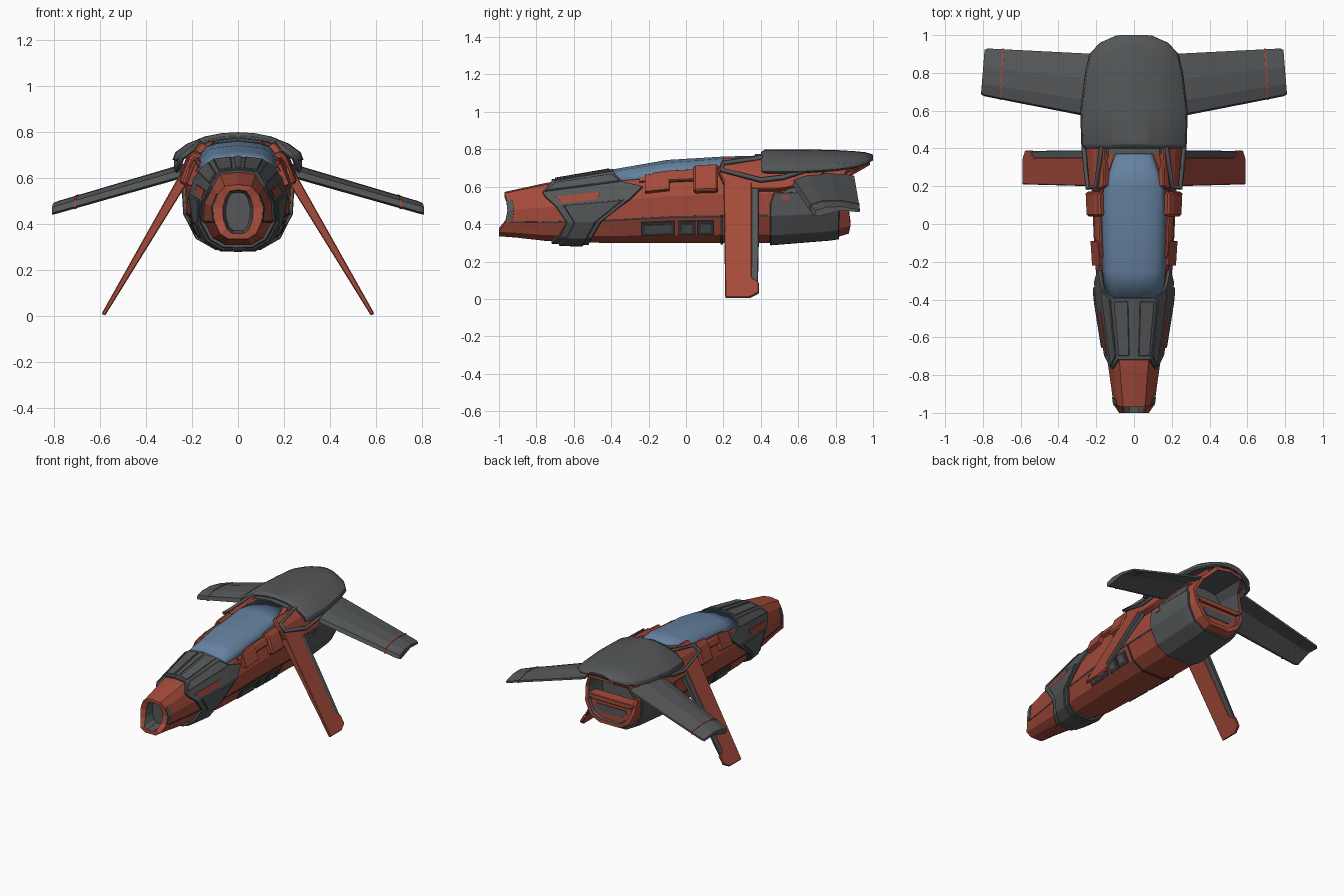
import bpy, bmesh, math
from mathutils import Vector

cube = bpy.data.objects.get("Cube")
if cube:
    bpy.data.objects.remove(cube)


def material(name, rgb):
    m = bpy.data.materials.new(name)
    m.use_nodes = True
    m.diffuse_color = (*rgb, 1)
    m.node_tree.nodes["Principled BSDF"].inputs["Base Color"].default_value = (*rgb, 1)
    return m


RED = material("rust red", (0.37, 0.07, 0.043))
GREY = material("armour grey", (0.09, 0.096, 0.1))
DARK = material("dark grey", (0.045, 0.047, 0.05))
BLUE = material("canopy blue", (0.13, 0.22, 0.35))


# Hull shape: stations along y (y, half width, bottom, top) and a half profile
STATIONS = [(-0.97, 0.105, 0.335, 0.572), (-0.75, 0.137, 0.31, 0.62), (-0.4, 0.192, 0.298, 0.68),
            (-0.1, 0.212, 0.298, 0.732), (0.2, 0.225, 0.298, 0.75), (0.45, 0.232, 0.30, 0.757),
            (0.8, 0.22, 0.328, 0.75), (0.88, 0.2, 0.352, 0.74)]
PROFILE = [(0, 1), (0.55, 0.97), (0.82, 0.82), (1, 0.58), (0.97, 0.32), (0.75, 0.1), (0.4, 0), (0, 0)]


def lerp(a, b, t):
    return [p + (q - p) * t for p, q in zip(a, b)]


def skin(y, k, off=0.0):
    """Point on the hull at station y and profile position k, pushed outward."""
    yc = min(max(y, STATIONS[0][0]), STATIONS[-1][0])
    i = max(n for n in range(len(STATIONS) - 1) if STATIONS[n][0] <= yc)
    a, b = STATIONS[i], STATIONS[i + 1]
    _, w, lo, hi = lerp(a, b, (yc - a[0]) / (b[0] - a[0]))
    j = min(int(k), len(PROFILE) - 2)
    px, pz = lerp(PROFILE[j], PROFILE[j + 1], k - j)
    x, z, mid = px * w, lo + pz * (hi - lo), lo + 0.45 * (hi - lo)
    d = Vector((x, z - mid)).normalized() * off
    return Vector((x + d.x, y, z + d.y))


def grid(name, rows, mats, thick=0, bevel=0, rule=None, close=False, smooth=0):
    """Mirrored surface through rows of points; optional thickness and bevel."""
    bm = bmesh.new()
    vs = [[bm.verts.new(p) for p in r] for r in rows]
    for i in range(len(rows) - 1):
        for j in range(len(rows[0]) - (0 if close else 1)):
            n = (j + 1) % len(rows[0])
            f = bm.faces.new((vs[i][j], vs[i][n], vs[i + 1][n], vs[i + 1][j]))
            f.material_index = rule(i) if rule else 0
    if close:
        bm.faces.new(vs[0][::-1])
        bm.faces.new(vs[-1])
        bmesh.ops.recalc_face_normals(bm, faces=bm.faces)
    bmesh.ops.remove_doubles(bm, verts=bm.verts, dist=1e-5)
    me = bpy.data.meshes.new(name)
    bm.to_mesh(me)
    bm.free()
    for m in mats:
        me.materials.append(m)
    if smooth:
        me.shade_smooth()
        me.set_sharp_from_angle(angle=math.radians(smooth))
    ob = bpy.data.objects.new(name, me)
    bpy.context.collection.objects.link(ob)
    ob.modifiers.new("mirror", "MIRROR")
    if thick:
        s = ob.modifiers.new("thickness", "SOLIDIFY")
        s.thickness, s.offset = thick, -1
    if bevel:
        b = ob.modifiers.new("bevel", "BEVEL")
        b.width, b.segments, b.limit_method = bevel, 1, "ANGLE"
    return ob


def panel(name, ks, front, back, off, mat, bevel=0, steps=8, smooth=0):
    """Plate lying on the hull between per-k front and back stations."""
    front = front if isinstance(front, list) else [front] * len(ks)
    back = back if isinstance(back, list) else [back] * len(ks)
    rows = [[skin(f + (b - f) * s / steps, k, off) for k, f, b in zip(ks, front, back)]
            for s in range(steps + 1)]
    return grid(name, rows, [mat], off + 0.008, bevel, smooth=smooth)


# Hull with recessed nose intake and recessed tail opening
def scaled(ring, sx, sz, cz, y=None):
    return [Vector((p.x * sx, p.y if y is None else y, cz + (p.z - cz) * sz)) for p in ring]


def end_ring(ys):
    return [Vector((p.x, y, p.z)) for k, y in enumerate(ys) for p in [skin(y, k)]]


nose = end_ring([-0.97, -0.97, -0.96, -0.955, -0.965, -1, -1, -1])
tail = end_ring([0.985, 0.97, 0.88, 0.85, 0.87, 0.88, 0.87, 0.87])
body = [[skin(s[0] + (0.06 if n == 0 else 0), k) for k in range(8)] for n, s in enumerate(STATIONS[:-1])]
rows = [scaled(nose, 0, 0, 0.46, -0.9), scaled(nose, 0.5, 0.7, 0.46, -0.9), scaled(nose, 0.62, 0.8, 0.46), nose]
rows += body + [tail, scaled(tail, 0.88, 0.88, 0.56), scaled(tail, 0.8, 0.8, 0.58, 0.72),
                scaled(tail, 0, 0, 0.58, 0.72)]
last = len(rows) - 2
grid("hull", rows, [RED, GREY], rule=lambda i: 1 if i < 2 or i > last - 2 else 0)
panel("nose_side_vent", [2.1, 3, 3.9], [-0.958, -0.953, -0.96], [-0.93, -0.92, -0.93], 0.004, GREY)

# Chevron armour collar behind the nose
ks = [0, 1, 2, 2.4, 3, 4, 5, 6, 7]
lead = [-0.72, -0.72, -0.77, -0.75, -0.7, -0.64, -0.68, -0.72, -0.72]
trail = [-0.39, -0.39, -0.34, -0.23, -0.3, -0.45, -0.5, -0.52, -0.52]
panel("collar", ks, lead, trail, 0.014, GREY, 0.004)
panel("collar_lower_band", ks[4:], [y + 0.04 for y in lead[4:]], [y - 0.03 for y in trail[4:]], 0.024, GREY, 0.005)
panel("collar_spine", [0, 0.14], -0.7, -0.41, 0.02, GREY)
panel("collar_top_plate", [0.28, 0.95], -0.7, -0.41, 0.02, GREY, 0.003)
panel("collar_edge_rail", [1.25, 2], [-0.7, -0.76], [-0.4, -0.35], 0.022, GREY, 0.004)
panel("collar_side_inset", [2.45, 3.27], [-0.7, -0.62], [-0.46, -0.49], 0.019, RED)

# Canopy and its frame
cy = [(-0.39, 1.75), (-0.25, 1.9), (-0.1, 1.9), (0.05, 1.8), (0.2, 1.5), (0.37, 0.75)]
grid("canopy", [[skin(y, k * t / 4, 0.011) for t in range(5)] for y, k in cy], [BLUE], 0.02, smooth=40)
grid("canopy_frame", [[skin(y, k, 0.016), skin(y, k + 0.25, 0.016)] for y, k in cy[1:]], [RED], 0.025)
panel("canopy_rear_frame", [0, 1, 1.4], 0.37, 0.41, 0.02, GREY)

# Clamp-shaped pods on the flanks
panel("pod_bridge", [1.75, 2, 2.35], -0.18, 0.15, 0.026, RED, 0.006)
panel("pod_front_leg", [1.9, 2, 2.4, 2.75], -0.22, -0.09, 0.03, RED, 0.008)
panel("pod_rear_leg", [1.6, 2, 2.4, 2.9], 0.04, 0.17, 0.042, RED, 0.01)

# Belt seam and flank hatches
panel("belt_seam", [3.95, 4, 4.05], -0.94, 0.44, 0.004, DARK)
for n, (a, b) in enumerate([(-0.24, -0.06), (-0.04, 0.05), (0.06, 0.15)]):
    panel(f"hatch_frame_{n}", [4.22, 4.95], a, b, 0.008, DARK)
    panel(f"hatch_{n}", [4.36, 4.8], a + 0.018, b - 0.018, 0.013, GREY)
panel("belly_seam", [4, 5, 6, 7], 0.185, 0.197, 0.006, DARK)

# Shoulders under the dorsal shell
panel("shoulder", [1.2, 2, 2.6, 2.9], [0.2, 0.17, 0.2, 0.26], [0.7, 0.75, 0.7, 0.5], 0.04, RED, 0.008)
panel("rear_flank", [1.5, 2, 2.5], 0.6, [0.93, 0.86, 0.83], 0.02, RED, 0.004)


def rail(name, pts, r, mat):
    for side in (1, -1):
        cu = bpy.data.curves.new(name, "CURVE")
        cu.dimensions, cu.bevel_depth, cu.bevel_resolution, cu.use_fill_caps = "3D", r, 0, True
        sp = cu.splines.new("POLY")
        sp.points.add(len(pts) - 1)
        for q, (x, y, z) in zip(sp.points, pts):
            q.co = (x * side, y, z, 1)
        cu.materials.append(mat)
        ob = bpy.data.objects.new(("left_" if side > 0 else "right_") + name, cu)
        bpy.context.collection.objects.link(ob)


rail("shoulder_rail", [(0.17, 0.41, 0.755), (0.2, 0.2, 0.725), (0.245, 0.19, 0.69),
                       (0.265, 0.4, 0.635), (0.265, 0.52, 0.65), (0.262, 0.68, 0.70)], 0.014, GREY)

# Dorsal shell: domed sections narrowing to a rounded tail
ARC = [(0, 1), (0.25, 0.96), (0.5, 0.82), (0.78, 0.5), (0.96, 0.12), (1, -0.2)]
SHELL = [(0.4, 0.265, 0.785, 0.70), (0.425, 0.28, 0.80, 0.70), (0.6, 0.285, 0.80, 0.70), (0.8, 0.26, 0.796, 0.71),
         (0.9, 0.237, 0.79, 0.72), (0.96, 0.18, 0.784, 0.73), (1.0, 0.09, 0.772, 0.745)]
grid("dorsal_shell", [[(fx * w, y, e + fz * (t - e)) for fx, fz in ARC] for y, w, t, e in SHELL],
     [GREY], 0.03, 0.005, smooth=30)

# Lower rear armour
panel("rear_armour", [3, 3.5, 4, 5, 6, 7], [0.47, 0.45, 0.45, 0.45, 0.45, 0.45], 0.82, 0.014, GREY, 0.004)
panel("rear_upper_armour", [2.5, 3], [0.6, 0.52], 0.8, 0.012, GREY)
panel("rear_marker", [3.15, 3.32], 0.51, 0.55, 0.019, RED)


def slab(name, x, y0, y1, z0, z1, mat, bevel=0):
    ring = [(0, y0, z0), (x * 0.75, y0, z0), (x, y0, (z0 + z1) / 2), (x, y0, z1), (0, y0, z1)]
    return grid(name, [ring, [(a, y1, c) for a, _, c in ring]], [mat], close=True, bevel=bevel)


# Exhaust lips at the tail
slab("exhaust_bar", 0.19, 0.78, 0.865, 0.5, 0.535, RED, 0.004)
slab("exhaust_lower_plate", 0.16, 0.76, 0.85, 0.375, 0.5, RED)
slab("exhaust_slot", 0.12, 0.84, 0.856, 0.42, 0.475, GREY)

# Drooped wings with a red seam near the tip
SECTION = [(0, -0.022), (0.03, 0.004), (0.25, 0.022), (0.6, 0.026), (1, 0.008), (1, -0.006), (0.6, 0.004), (0.1, -0.03)]


def wing_row(x, grow=0.0):
    t = (x - 0.2) / 0.61
    y0, y1, z = 0.56 + 0.12 * t, 0.9 + 0.03 * t, 0.645 - 0.175 * t
    return [(x - 0.02 * t * c, y0 + (y1 - y0) * c + (grow if c > 0.5 else -grow),
             z + h * (1.1 - 0.1 * t) + math.copysign(grow, h)) for c, h in SECTION]


wing = [wing_row(0.18), wing_row(0.5), wing_row(0.705), wing_row(0.705, 0.003), wing_row(0.713, 0.003),
        wing_row(0.713), wing_row(0.795), [lerp(p, (0.81, 0.8, 0.46), 0.06) for p in wing_row(0.81)]]
grid("wings", wing, [GREY, RED], rule=lambda i: 1 if i in (2, 3, 4) else 0, close=True)

# Landing fins: tapered blades sloping out and down
ROOT, TIP = Vector((0.2, 0, 0.66)), Vector((0.586, 0, 0.006))
NORMAL = Vector((0.86, 0, 0.51))


def blade(name, outline, thick, mat):
    rows = [[ROOT.lerp(TIP, t) + Vector((0, y, 0)) + NORMAL * s * thick * (1 - 0.65 * t)
             for t, y in outline] for s in (-1, 1)]
    grid(name, rows, [mat], close=True, bevel=0.004)


blade("landing_fins", [(0, 0.2), (1, 0.21), (1, 0.34), (0.96, 0.39), (0.88, 0.39), (0.84, 0.352), (0, 0.352)],
      0.025, RED)
blade("landing_fin_edges", [(0, 0.345), (0.85, 0.345), (0.88, 0.385), (0.5, 0.39), (0, 0.39)], 0.018, GREY)
